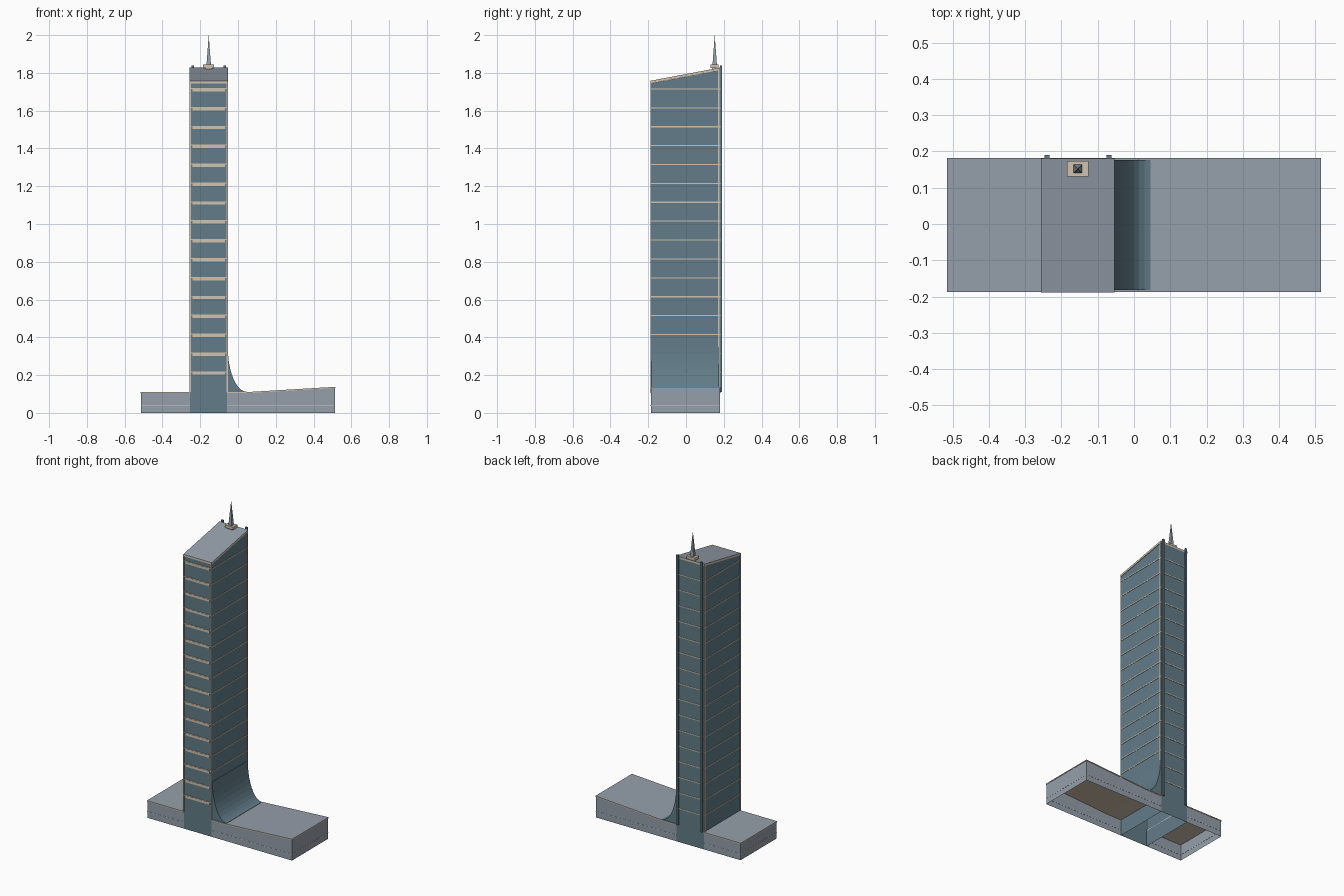
import bpy, bmesh, math
from mathutils import Vector

if "Cube" in bpy.data.objects:
    bpy.data.objects.remove(bpy.data.objects["Cube"])


def material(name, rgb):
    m = bpy.data.materials.new(name)
    m.diffuse_color = [(c / 255) ** 2.2 for c in rgb] + [1]
    m.use_nodes = True
    m.node_tree.nodes["Principled BSDF"].inputs["Base Color"].default_value = m.diffuse_color
    return m


BLUE = material("blue glass", (98, 123, 135))
GREY = material("grey roof", (148, 158, 169))
CREAM = material("cream trim", (208, 194, 174))
PALE = material("pale line", (176, 182, 188))

TX0, TX1 = -0.253, -0.057      # tower sides
Y0, Y1 = -0.186, 0.180         # front and back walls
BASE = 0.11


def prism(name, profile, axis, a, b, mats, drop=None, top_mat=0):
    """Extrude a profile along x (profile is y,z) or y (profile is x,z)."""
    bm = bmesh.new()

    def put(p, t):
        return bm.verts.new((t, p[0], p[1]) if axis == 'x' else (p[0], t, p[1]))
    lo = [put(p, a) for p in profile]
    hi = [put(p, b) for p in profile]
    n = len(profile)
    bm.faces.new(lo)
    bm.faces.new(hi)
    for i in range(n):
        j = (i + 1) % n
        bm.faces.new((lo[i], lo[j], hi[j], hi[i]))
    bmesh.ops.recalc_face_normals(bm, faces=bm.faces)
    for f in bm.faces:
        if f.normal.z > 0.5:
            f.material_index = top_mat
    if drop:
        gone = [f for f in bm.faces if drop(f.normal)]
        bmesh.ops.delete(bm, geom=gone, context='FACES')
    me = bpy.data.meshes.new(name)
    bm.to_mesh(me)
    bm.free()
    for m in mats:
        me.materials.append(m)
    ob = bpy.data.objects.new(name, me)
    bpy.context.collection.objects.link(ob)
    return ob


def box(name, x, y, z, mat):
    return prism(name, [(x[0], z[0]), (x[1], z[0]), (x[1], z[1]), (x[0], z[1])],
                 'y', y[0], y[1], [mat])


# podium wings: hollow walls, open below, against the tower and under the roof
T = 0.006
wings = {
    "left": [(-0.513, BASE), (TX0, BASE)],
    "right": [(TX1, BASE), (0.045, BASE), (0.513, 0.138)],
}
for side, top in wings.items():
    inner = 1 if side == "left" else -1
    walls = [(top[0][0], 0), (top[-1][0], 0)] + [(x, z - T) for x, z in reversed(top)]
    prism(side + "_wing_walls", walls, 'y', Y0, Y1, [GREY],
          drop=lambda n: abs(n.z) > 0.5 or n.x * inner > 0.5)
    edge = [(x + (0.002 * (1 if x > 0 else -1) if abs(x) > 0.5 else 0), z) for x, z in top]
    slab = [(x, z - T) for x, z in edge] + list(reversed(edge))
    prism(side + "_wing_roof", slab, 'y', Y0 - 0.002, Y1 + 0.002, [CREAM, GREY], top_mat=1)
    # pale line around the walls
    xs = (top[0][0], top[-1][0])
    for nm, y in (("front", Y0), ("back", Y1)):
        box(f"{side}_wing_{nm}_line", xs, (y - 0.001, y + 0.001), (0.037, 0.041), PALE)
    end = xs[0] if side == "left" else xs[1]
    box(side + "_wing_end_line", (end - 0.001, end + 0.001), (Y0, Y1), (0.037, 0.041), PALE)

# tower shaft with slanted top, open below
ZF, ZB = 1.755, 1.825
prism("tower_shaft", [(Y0, 0), (Y1, 0), (Y1, ZB - 0.01), (Y0, ZF - 0.01)], 'x',
      TX0, TX1, [BLUE], drop=lambda n: abs(n.z) > 0.5)
prism("tower_roof", [(Y0 - 0.003, ZF - 0.01), (Y1, ZB - 0.01), (Y1, ZB + 0.003),
                     (Y0 - 0.003, ZF + 0.003)], 'x', TX0 - 0.003, TX1 + 0.003,
      [CREAM, GREY], top_mat=1)

# floor bands on the four faces
for k in range(16):
    z = 0.212 + 0.1 * k
    box("front_band", (TX0 + 0.012, TX1 - 0.012), (Y0 - 0.003, Y0), (z - 0.010, z + 0.004), CREAM)
    box("front_band_line", (TX0, TX1), (Y0 - 0.002, Y0), (z + 0.003, z + 0.008), CREAM)
    box("back_band", (TX0, TX1), (Y1, Y1 + 0.002), (z, z + 0.006), CREAM)
    box("left_band", (TX0 - 0.002, TX0), (Y0, Y1), (z, z + 0.006), CREAM)
    if k > 1:
        box("right_band", (TX1, TX1 + 0.002), (Y0, Y1), (z, z + 0.006), CREAM)

# corner posts and back fins
for x in (TX0, TX1):
    box("front_corner_post", (x - 0.003, x + 0.003), (Y0 - 0.003, Y0 + 0.002), (BASE, ZF - 0.008), CREAM)
    box("back_corner_post", (x - 0.003, x + 0.003), (Y1 - 0.011, Y1 - 0.003), (BASE, ZB - 0.011), CREAM)
for x in (-0.240, -0.069):
    box("back_fin", (x - 0.0065, x + 0.0065), (Y1, Y1 + 0.010), (BASE, 1.84), BLUE)

# curved sweep from the tower down to the right wing
arc = []
for i in range(11):
    a = math.pi / 2 * i / 10
    arc.append((0.045 - 0.099 * math.cos(a), 0.35 - 0.238 * math.sin(a)))
prism("curved_sweep", [(TX1, BASE - 0.002)] + [(TX1, 0.35)] + arc + [(0.045, BASE - 0.002)],
      'y', Y0 + 0.004, Y1 - 0.004, [BLUE])

# spire on a stepped base
cx, cy = -0.155, 0.152
box("spire_foot", (cx - 0.018, cx + 0.018), (cy - 0.014, cy + 0.014), (1.808, 1.828), CREAM)
box("spire_base", (cx - 0.029, cx + 0.029), (cy - 0.021, cy + 0.021), (1.826, 1.844), CREAM)
bpy.ops.mesh.primitive_cone_add(vertices=4, radius1=0.0165, radius2=0, depth=0.156,
                                location=(cx, cy, 1.922), rotation=(0, 0, math.pi / 4))
spire = bpy.context.object
spire.name = "spire"
spire.data.materials.append(GREY)
